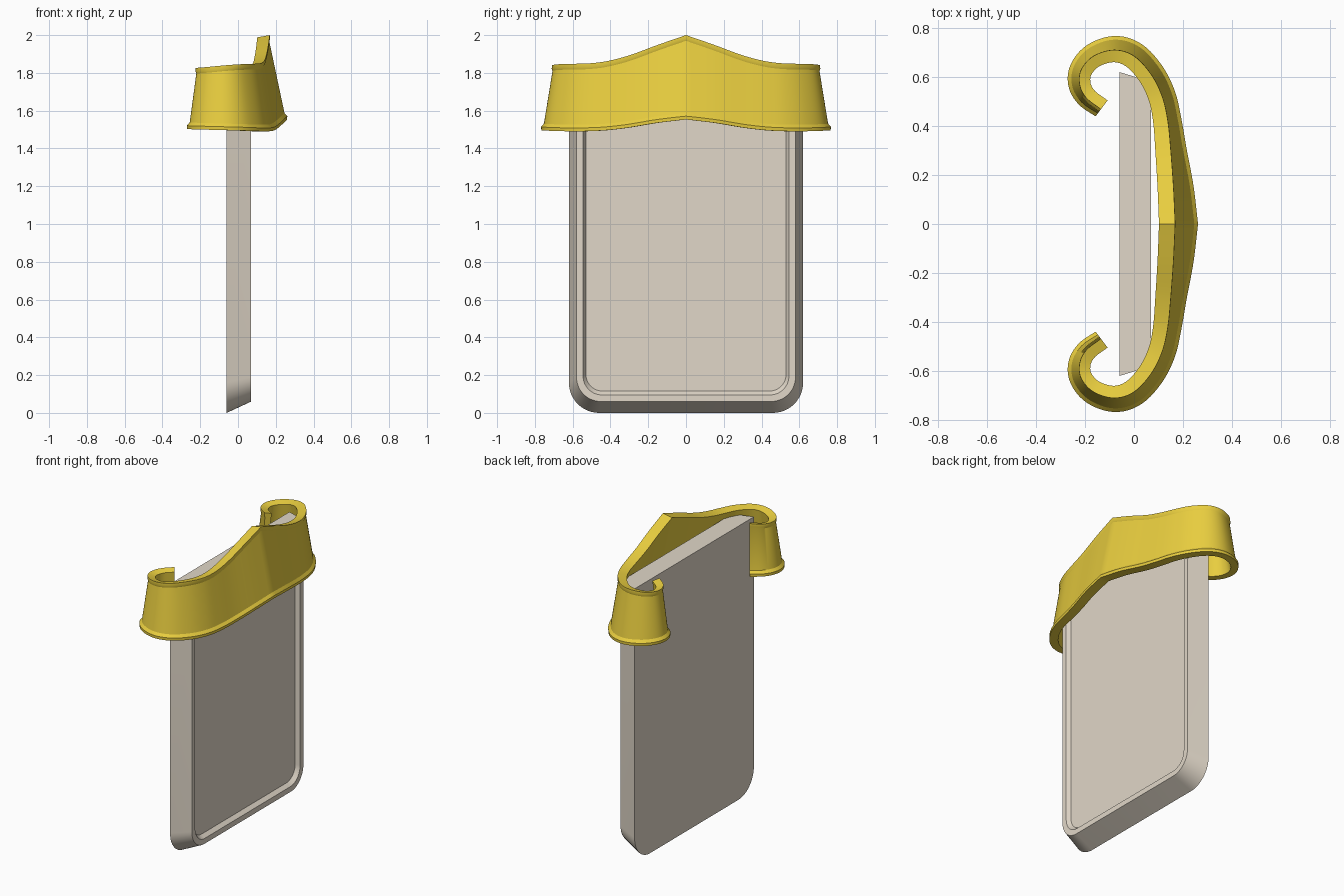
import bpy, bmesh, math
from mathutils import Vector

if "Cube" in bpy.data.objects:
    bpy.data.objects.remove(bpy.data.objects["Cube"])


def material(name, rgb):
    m = bpy.data.materials.new(name)
    m.diffuse_color = (*rgb, 1)
    m.use_nodes = True
    m.node_tree.nodes["Principled BSDF"].inputs["Base Color"].default_value = m.diffuse_color
    return m


def finish(bm, name, mat):
    bmesh.ops.recalc_face_normals(bm, faces=bm.faces)
    me = bpy.data.meshes.new(name)
    bm.to_mesh(me)
    bm.free()
    ob = bpy.data.objects.new(name, me)
    bpy.context.collection.objects.link(ob)
    me.materials.append(mat)
    bpy.ops.object.select_all(action='DESELECT')
    ob.select_set(True)
    bpy.context.view_layer.objects.active = ob
    bpy.ops.object.shade_smooth_by_angle(angle=math.radians(25))


def bridge(bm, a, b, closed=True):
    n = len(a)
    for i in range(n if closed else n - 1):
        j = (i + 1) % n
        bm.faces.new((a[i], a[j], b[j], b[i]))


# Plate: outline with rounded bottom corners, chamfered sides, recessed front
def outline(bm, x, w, bottom, r, top):
    pts = [(w, top)]
    for cy, start in ((w - r, 0), (r - w, -90)):
        for k in range(13):
            a = math.radians(start - 90 * k / 12)
            pts.append((cy + r * math.cos(a), bottom + r + r * math.sin(a)))
    pts.append((-w, top))
    return [bm.verts.new((x, y, z)) for y, z in pts]


bm = bmesh.new()
loops = [outline(bm, *p) for p in (
    (-.06, .62, 0, .16, 1.8),
    (.07, .58, .06, .13, 1.8),
    (.07, .545, .095, .10, 1.765),
    (.045, .53, .115, .09, 1.745))]
for a, b in zip(loops, loops[1:]):
    bridge(bm, a, b)
bm.faces.new(loops[0])
bm.faces.new(loops[-1])
finish(bm, "plate", material("plate_tan", (.75, .68, .58)))

# Band path, one half: x, y of upper outer edge, top z, bottom z, flare, thickness
path = [Vector(p) for p in (
    (.168, 0, 2.0, 1.553, .094, .066),
    (.161, .15, 1.948, 1.535, .083, .065),
    (.150, .30, 1.893, 1.510, .066, .063),
    (.138, .42, 1.862, 1.496, .057, .06),
    (.115, .52, 1.850, 1.491, .057, .057),
    (.070, .61, 1.848, 1.491, .058, .055),
    (.000, .685, 1.845, 1.494, .059, .053),
    (-.08, .71, 1.839, 1.497, .058, .05),
    (-.165, .685, 1.831, 1.500, .053, .048),
    (-.215, .63, 1.827, 1.502, .049, .046),
    (-.222, .57, 1.826, 1.503, .047, .045),
    (-.195, .515, 1.828, 1.502, .042, .045),
    (-.135, .468, 1.833, 1.500, .037, .045))]


def spline(pts, steps=6):
    p = [2 * pts[0] - pts[1]] + pts + [2 * pts[-1] - pts[-2]]
    out = []
    for i in range(1, len(p) - 2):
        a, b, c, d = p[i - 1:i + 3]
        for k in range(steps):
            t = k / steps
            out.append(.5 * (2 * b + (c - a) * t + (2 * a - 5 * b + 4 * c - d) * t * t
                             + (3 * b - a - 3 * c + d) * t ** 3))
    return out + [pts[-1]]


# Band cross-section with small lips at both rims, swept along the path
half = spline(path)
sections = []
for i, p in enumerate(half):
    t = half[min(i + 1, len(half) - 1)] - half[max(i - 1, 0)]
    n = Vector((t[1], -t[0])).normalized() if i else Vector((1, 0))
    x, y, zt, zb, d, th = p
    profile = ((0, zt), (.001, zt - .018), (-.003, zt - .03),
               (d - .016, zb + .035), (d - .001, zb + .018), (d - .002, zb),
               (d - th, zb), (-th, zt - .012))
    sections.append([(x + n.x * u, y + n.y * u, z) for u, z in profile])
mirrored = [[(x, -y, z) for x, y, z in s] for s in sections[:0:-1]]

bm = bmesh.new()
rings = [[bm.verts.new(c) for c in s] for s in mirrored + sections]
for a, b in zip(rings, rings[1:]):
    bridge(bm, a, b)
bm.faces.new(rings[0])
bm.faces.new(rings[-1])
finish(bm, "curled_band", material("band_gold", (.82, .62, .05)))
